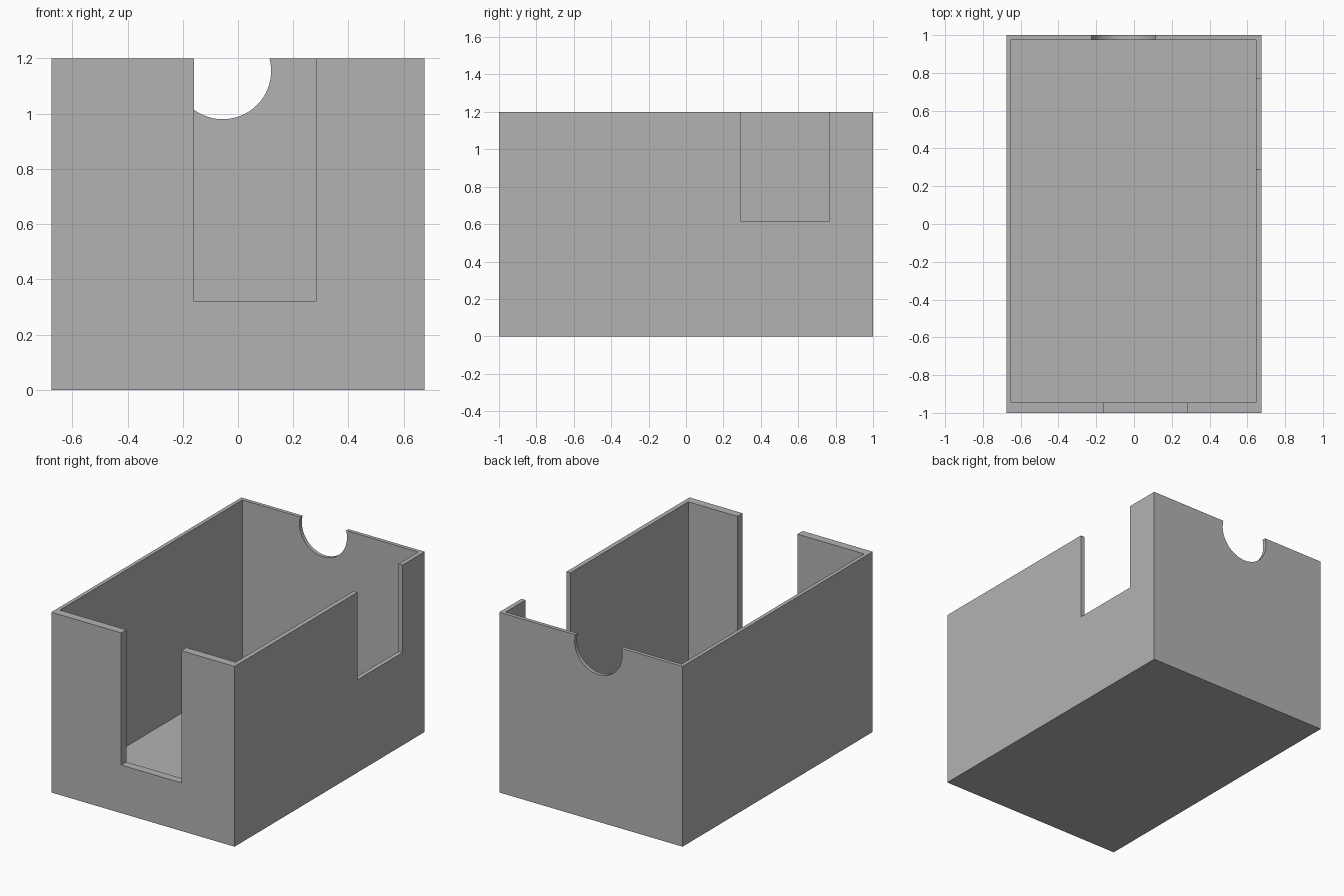
import bpy
import math

if "Cube" in bpy.data.objects:
    bpy.data.objects.remove(bpy.data.objects["Cube"])

grey = bpy.data.materials.new("light grey")
grey.diffuse_color = (0.45, 0.45, 0.45, 1)
grey.use_nodes = True
grey.node_tree.nodes["Principled BSDF"].inputs["Base Color"].default_value = grey.diffuse_color


def box(name, x, y, z):
    """Box spanning the given (low, high) ranges."""
    ranges = (x, y, z)
    bpy.ops.mesh.primitive_cube_add(size=1, location=[(a + b) / 2 for a, b in ranges])
    ob = bpy.context.object
    ob.name = name
    ob.scale = [b - a for a, b in ranges]
    bpy.ops.object.transform_apply(location=True, rotation=True, scale=True)
    return ob


def cut(target, cutter):
    """Subtract the cutter, then discard it."""
    cutter.hide_render = True
    mod = target.modifiers.new("cut", 'BOOLEAN')
    mod.operation = 'DIFFERENCE'
    mod.solver = 'EXACT'
    mod.object = cutter
    bpy.context.view_layer.objects.active = target
    bpy.ops.object.modifier_apply(modifier=mod.name)
    bpy.data.objects.remove(cutter, do_unlink=True)


# Open-topped tray: outer block
tray = box("open_box", (-0.675, 0.675), (-1, 1), (0, 1.2))

# Hollow interior, leaving a thicker front wall and a thin floor
cut(tray, box("cavity", (-0.65, 0.645), (-0.945, 0.975), (0.025, 1.5)))

# Tall slot in the front wall
cut(tray, box("front_slot", (-0.16, 0.283), (-1.2, -0.8), (0.32, 1.5)))

# Shorter slot in the right wall
cut(tray, box("side_slot", (0.5, 0.9), (0.292, 0.767), (0.617, 1.5)))

# Round finger notch in the back wall
bpy.ops.mesh.primitive_cylinder_add(vertices=64, radius=0.175, depth=0.4,
                                    location=(-0.055, 1, 1.155),
                                    rotation=(math.pi / 2, 0, 0))
notch = bpy.context.object
notch.name = "finger_notch"
cut(tray, notch)

# Single colour, smooth only around the notch
tray.data.materials.clear()
tray.data.materials.append(grey)
for poly in tray.data.polygons:
    poly.material_index = 0
bpy.ops.object.select_all(action='DESELECT')
tray.select_set(True)
bpy.context.view_layer.objects.active = tray
bpy.ops.object.shade_smooth_by_angle(angle=math.radians(30))
